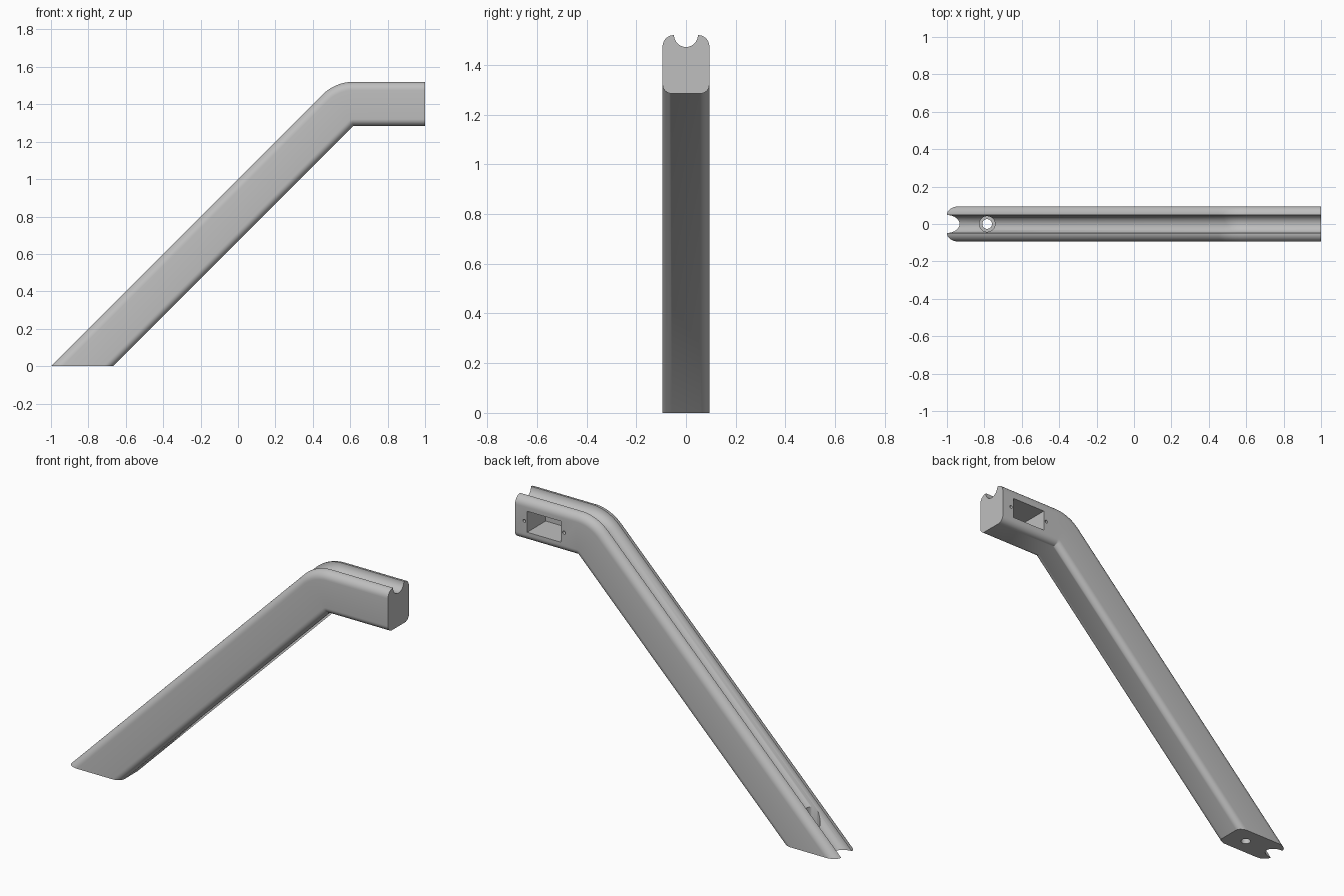
import bpy, bmesh
from math import sin, cos, radians, pi

cube = bpy.data.objects.get("Cube")
if cube:
    bpy.data.objects.remove(cube, do_unlink=True)

HALF_W, HEIGHT = 0.094, 0.235
GROOVE, TOP_R, BASE_R = 0.048, 0.045, 0.036
BEND_X, BEND_Z = 0.617, 1.285      # inner corner the bend turns about

gray = bpy.data.materials.new("plain gray")
gray.use_nodes = True
color = (0.52, 0.52, 0.52, 1)
gray.diffuse_color = color
gray.node_tree.nodes["Principled BSDF"].inputs["Base Color"].default_value = color


def arc(cy, cz, r, start, end, n):
    angles = [radians(start + (end - start) * i / n) for i in range(n + 1)]
    return [(cy + r * cos(a), cz + r * sin(a)) for a in angles]


def finish(bm, name):
    bmesh.ops.recalc_face_normals(bm, faces=bm.faces)
    mesh = bpy.data.meshes.new(name)
    bm.to_mesh(mesh)
    bm.free()
    obj = bpy.data.objects.new(name, mesh)
    bpy.context.collection.objects.link(obj)
    return obj


# Cross-section: rounded bar with a half-round groove along its top
half = arc(HALF_W - BASE_R, BASE_R, BASE_R, -90, 0, 8)
half += arc(HALF_W - TOP_R, HEIGHT - TOP_R, TOP_R, 0, 90, 8)
half += arc(0, HEIGHT, GROOVE, 0, -90, 10)
profile = half + [(-y, h) for y, h in reversed(half[:-1])]


def section(angle, end=None):
    a, ring = radians(angle), []
    for y, h in profile:
        x, z = BEND_X - h * sin(a), BEND_Z + h * cos(a)
        if end == "top":
            x = 1.0
        elif end == "foot":        # slide down the slope to the ground
            x, z = x - z, 0.0
        ring.append((x, y, z))
    return ring


# Sweep the section from the level end, round the bend, down to the foot
sections = [section(0, "top")]
sections += [section(45 * i / 12) for i in range(13)]
sections.append(section(45, "foot"))
bm = bmesh.new()
rings = [[bm.verts.new(p) for p in s] for s in sections]
for r, s in zip(rings, rings[1:]):
    for i in range(len(r)):
        j = (i + 1) % len(r)
        bm.faces.new((r[i], r[j], s[j], s[i]))
bm.faces.new(rings[0])
bm.faces.new(rings[-1])
bmesh.ops.remove_doubles(bm, verts=bm.verts, dist=0.00005)
bracket = finish(bm, "bracket_arm")
bracket.data.materials.append(gray)


def cylinder(name, location, radius, depth, axis):
    rot = (pi / 2, 0, 0) if axis == "y" else (0, 0, 0)
    bpy.ops.mesh.primitive_cylinder_add(vertices=32, radius=radius, depth=depth,
                                        location=location, rotation=rot)
    bpy.context.object.name = name
    return bpy.context.object


def box(name, low, high):
    bpy.ops.mesh.primitive_cube_add(size=1, location=[(a + b) / 2 for a, b in zip(low, high)])
    obj = bpy.context.object
    obj.name = name
    obj.scale = [b - a for a, b in zip(low, high)]
    return obj


# Foot bolt hole with counterbore, rear pocket and its two screw holes
cutters = [
    cylinder("bolt_hole_cutter", (-0.785, 0, 0.1), 0.026, 0.4, "z"),
    cylinder("counterbore_cutter", (-0.785, 0, 0.22), 0.042, 0.3, "z"),
    box("pocket_cutter", (0.712, -0.071, 1.336), (0.924, 0.15, 1.454)),
]
for x in (0.694, 0.942):
    cutters.append(cylinder("screw_hole_cutter", (x, 0.09, 1.395), 0.009, 0.1, "y"))

bpy.ops.object.select_all(action="DESELECT")
bracket.select_set(True)
bpy.context.view_layer.objects.active = bracket
for cutter in cutters:
    cutter.hide_render = True
    mod = bracket.modifiers.new("cut", "BOOLEAN")
    mod.operation, mod.solver, mod.object = "DIFFERENCE", "EXACT", cutter
    bpy.ops.object.modifier_apply(modifier=mod.name)
    bpy.data.objects.remove(cutter, do_unlink=True)

bpy.ops.object.shade_smooth_by_angle(angle=radians(30))
